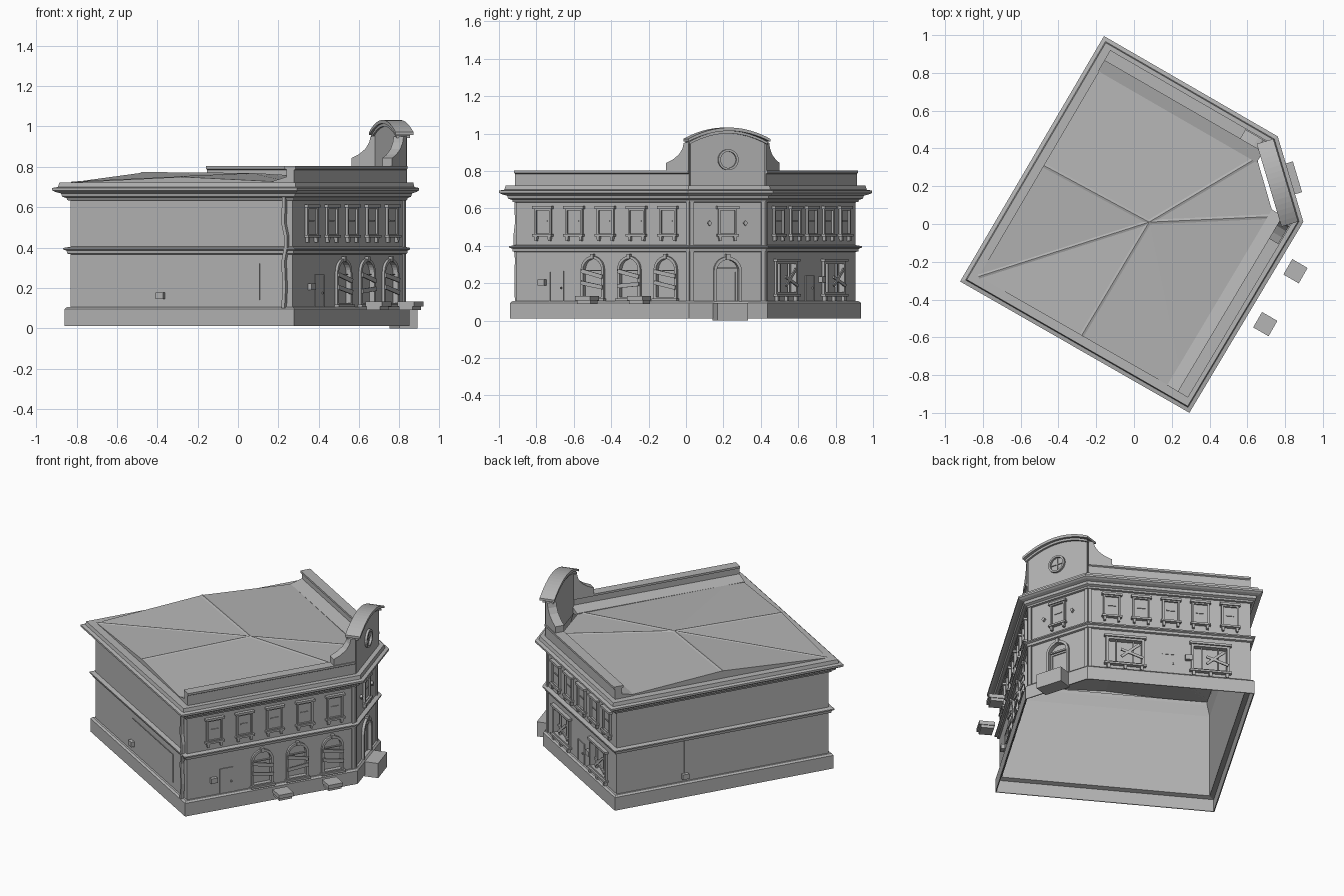
import bpy, bmesh, math, random
from mathutils import Vector, Matrix

if "Cube" in bpy.data.objects:
    bpy.data.objects.remove(bpy.data.objects["Cube"])

random.seed(4)
A, B, C, D, E = [Vector(p) for p in
                 ((-.83, -.28), (.27, -.91), (.825, .02), (.705, .42), (-.135, .905))]
PLAN = [A, B, C, D, E]
parts = {}


def mesh(name):
    return parts.setdefault(name, bmesh.new())


def frame_of(p, q):
    # wall space: x along the wall, y into the building, z up
    u = (q - p).normalized()
    return Matrix(((u.x, -u.y, 0, p.x), (u.y, u.x, 0, p.y), (0, 0, 1, 0), (0, 0, 0, 1)))


AB, BC, CD, DE, EA = [frame_of(PLAN[i], PLAN[(i + 1) % 5]) for i in range(5)]
L_AB, L_BC, L_CD, L_DE, L_EA = [(PLAN[(i + 1) % 5] - PLAN[i]).length for i in range(5)]


def offset(path, d, closed):
    out, n = [], len(path)
    for i, p in enumerate(path):
        dirs = []
        if closed or i > 0:
            dirs.append((p - path[i - 1]).normalized())
        if closed or i < n - 1:
            dirs.append((path[(i + 1) % n] - p).normalized())
        ns = [Vector((v.y, -v.x)) for v in dirs]
        m = sum(ns, Vector((0, 0))).normalized()
        out.append(p + m * d / m.dot(ns[0]))
    return out


def sweep(name, path, profile, closed=True):
    bm = mesh(name)
    cols = [[bm.verts.new((*p, z)) for p in offset(path, d, closed)] for d, z in profile]
    n, k = len(path), len(profile)
    for i in range(n if closed else n - 1):
        for j in range(k):
            a, b, i2 = cols[j], cols[(j + 1) % k], (i + 1) % n
            bm.faces.new((a[i], a[i2], b[i2], b[i]))
    if not closed:
        for i in (0, n - 1):
            bm.faces.new([c[i] for c in cols])


def prism(name, M, pts, y0, y1):
    bm = mesh(name)
    f = [bm.verts.new(M @ Vector((x, y0, z))) for x, z in pts]
    b = [bm.verts.new(M @ Vector((x, y1, z))) for x, z in pts]
    bm.faces.new(f)
    bm.faces.new(b[::-1])
    for i in range(len(f)):
        j = (i + 1) % len(f)
        bm.faces.new((f[i], b[i], b[j], f[j]))


def border(name, M, outer, inner, y0, y1):
    bm = mesh(name)
    loops = [[bm.verts.new(M @ Vector((x, y, z))) for x, z in pts]
             for pts, y in ((outer, y0), (inner, y0), (inner, y1), (outer, y1))]
    n = len(outer)
    for a, b in zip(loops, loops[1:] + loops[:1]):
        for i in range(n):
            j = (i + 1) % n
            bm.faces.new((a[i], a[j], b[j], b[i]))


def rect(x, w, z0, z1):
    return [(x - w / 2, z0), (x + w / 2, z0), (x + w / 2, z1), (x - w / 2, z1)]


def box(name, M, x, w, z0, z1, y0, y1):
    prism(name, M, rect(x, w, z0, z1), y0, y1)


def arch(x, w, z0, top, n=12):
    r = w / 2
    return [(x - r, z0), (x + r, z0)] + [
        (x + r * math.cos(math.pi * i / n), top - r + r * math.sin(math.pi * i / n))
        for i in range(n + 1)]


def circle(x, z, r, n=24):
    return [(x + r * math.cos(2 * math.pi * i / n), z + r * math.sin(2 * math.pi * i / n))
            for i in range(n)]


def plank(M, x, z, length, deg, y=-.022, h=.022):
    c, s = math.cos(math.radians(deg)), math.sin(math.radians(deg))
    pts = [(x + a * c - b * s, z + a * s + b * c) for a, b in rect(0, length, -h / 2, h / 2)]
    prism("boarding_planks", M, pts, y, y + .008)


# Masonry shell, plinth, belt course and cornice
sweep("walls", PLAN, [(0, .10), (0, .71), (-.012, .71), (-.012, .10)])
sweep("plinth", PLAN, [(.022, .01), (.022, .095), (.012, .105), (-.012, .105), (-.012, .098),
                       (.016, .09), (.016, .01)])
sweep("belt_course", PLAN, [(-.005, .365), (.012, .37), (.014, .385), (.026, .39),
                            (.026, .398), (-.005, .405)])
sweep("cornice", PLAN, [(-.01, .63), (.012, .635), (.014, .645), (.03, .652), (.034, .668),
                        (.054, .675), (.066, .683), (.066, .695), (.045, .70), (.04, .722),
                        (-.03, .722), (-.03, .70)])

# Shallow folded roof with ridge strips
rim = offset(PLAN, -.005, True)
mid_f, mid_b, hub = (rim[0] + rim[1]) / 2, (rim[0] + rim[4]) / 2, Vector((.08, .01, .765))
Cr, Dr = Vector((.74, .04)), Vector((.65, .35))
ring = [(*rim[0], .723), (*mid_f, .75), (*rim[1], .723), (*Cr, .724), (*Dr, .724),
        (*rim[4], .723), (*mid_b, .77)]
bm = mesh("roof")
top = [bm.verts.new(p) for p in ring]
low = [bm.verts.new((p[0], p[1], .712)) for p in ring]
centre = bm.verts.new(hub)
for i in range(7):
    j = (i + 1) % 7
    bm.faces.new((top[i], top[j], centre))
    bm.faces.new((low[i], low[j], top[j], top[i]))
for i in (0, 1, 3, 4, 6):
    p, q = Vector(ring[i]), hub
    d = q - p
    side = Vector((-d.y, d.x, 0)).normalized() * .012
    bm = mesh("ridge_strips")
    vs = [bm.verts.new(v) for v in (p - side, q - side, q + Vector((0, 0, .004)),
                                    p + Vector((0, 0, .004)), p + side, q + side)]
    bm.faces.new(vs[:4])
    bm.faces.new((vs[3], vs[2], vs[5], vs[4]))

# Parapets over the two street fronts with sloping gutter behind
for path in ([B, C], [D, E]):
    sweep("parapets", path, [(.01, .70), (.01, .785), (.018, .79), (.018, .803), (-.045, .803),
                             (-.045, .79), (-.035, .785), (-.035, .75), (-.11, .73),
                             (-.11, .715)], False)

# Corner gable with curved cap, round window and side scrolls
mid = L_CD / 2


def curve(half, z_end, z_top, n=16):
    return [(mid + half * (1 - 2 * i / n), z_end + (z_top - z_end) * (1 - (1 - 2 * i / n) ** 2))
            for i in range(n + 1)]


prism("corner_gable", CD, [(0, .70), (L_CD, .70)] + curve(mid, .965, 1.012), -.012, .035)
prism("gable_cap", CD, curve(mid + .02, .972, 1.032) + curve(mid + .02, .957, 1.014)[::-1],
      -.04, .052)
prism("gable_cap", CD, curve(mid + .01, .956, 1.014) + curve(mid + .01, .942, 1.0)[::-1],
      -.025, .044)
border("round_window", CD, circle(mid, .86, .056), circle(mid, .86, .044), -.026, 0)
box("round_window", CD, mid, .006, .818, .902, -.018, 0)
box("round_window", CD, mid, .088, .857, .863, -.018, 0)
scroll = [(0, .79), (0, .955), (.03, .95), (.038, .92), (.06, .888), (.1, .86), (.14, .843),
          (.14, .79)]
prism("gable_scrolls", BC, [(L_BC - x, z) for x, z in scroll], -.012, .045)
prism("gable_scrolls", DE, scroll, -.012, .045)

# Corner pilasters
for M, x in ((BC, L_BC - .01), (CD, .01), (CD, L_CD - .01), (DE, .01)):
    box("corner_pilasters", M, x, .02, .10, .64, -.008, .004)


# Upper windows: boarded pane, hood, sill and brackets
def upper_window(M, x):
    box("window_boards", M, x, .084, .465, .592, -.003, .002)
    border("upper_window_frames", M, rect(x, .104, .455, .602), rect(x, .082, .467, .59), -.014, .002)
    box("upper_window_frames", M, x, .122, .598, .612, -.022, .002)
    box("upper_window_frames", M, x, .12, .45, .462, -.024, .002)
    box("upper_window_frames", M, x, .05, .53, .536, -.008, .002)
    for s in (-.042, .042):
        prism("sill_brackets", M, [(x + s - .009, .452), (x + s - .006, .425), (x + s + .006, .425),
                                   (x + s + .009, .452)], -.018, .002)


bc = lambda y: (y - B.y) / (C.y - B.y) * L_BC
de = lambda y: (y - D.y) / (E.y - D.y) * L_DE
for i in range(5):
    upper_window(BC, bc(-.76 + .167 * i))
    upper_window(DE, de(.49 + .0885 * i))
upper_window(CD, mid)

# Arched shop windows with planks
for i, y in enumerate((-.495, -.3, -.105)):
    x = bc(y)
    prism("cutters", BC, arch(x, .115, .125, .33), -.05, .05)
    prism("shop_window_panes", BC, arch(x, .12, .12, .333), .014, .017)
    border("arched_window_frames", BC, arch(x, .142, .11, .345), arch(x, .114, .126, .33), -.014, .016)
    box("arched_window_frames", BC, x, .155, .105, .118, -.026, .002)
    box("arched_window_frames", BC, x, .114, .264, .27, .002, .012)
    box("arched_window_frames", BC, x, .02, .33, .355, -.02, .002)
    for z, a in ((.19, -8 + 14 * (i % 2)), (.25, -10)):
        plank(BC, x, z, .135, a + random.uniform(-5, 5))

# Wide shop windows with mullions and crossed planks
for y in (.53, .785):
    x = de(y)
    box("cutters", DE, x, .2, .15, .305, -.05, .05)
    box("shop_window_panes", DE, x, .206, .147, .308, .02, .023)
    border("wide_window_frames", DE, rect(x, .23, .138, .318), rect(x, .198, .152, .303), -.014, .022)
    box("wide_window_frames", DE, x, .25, .316, .33, -.024, .002)
    box("wide_window_frames", DE, x, .25, .13, .142, -.026, .002)
    for s in (-.05, .05):
        box("wide_window_frames", DE, x + s, .008, .15, .305, 0, .012)
    for s in (-.1, 0, .1):
        box("sill_brackets", DE, x + s, .018, .105, .132, -.02, .002)
    for dx, z, a in ((.03, .23, 40), (.04, .21, -20)):
        plank(DE, x + dx, z, .14, a, h=.016)

# Service doors and the arched corner entrance
for M, x, top_z in ((BC, bc(-.69), .26), (DE, de(.66), .235)):
    border("service_doors", M, rect(x, .09, .1, top_z + .006), rect(x, .08, .1, top_z), -.005, .002)
    box("service_doors", M, x, .08, .1, top_z, -.002, .002)
    box("service_doors", M, x + .028, .008, .17, .18, -.010, 0)
prism("cutters", CD, arch(mid, .125, .09, .325), -.05, .05)
prism("entrance_door", CD, arch(mid, .13, .09, .328), .012, .018)
border("entrance_surround", CD, arch(mid, .155, .09, .342), arch(mid, .124, .09, .325), -.016, .016)
box("entrance_surround", CD, mid, .022, .325, .355, -.022, 0)
box("entrance_door", CD, mid, .124, .275, .285, .002, .014)
border("entrance_door", CD, rect(mid, .112, .1, .27), rect(mid, .096, .1, .26), .006, .014)
box("entrance_step", CD, mid, .17, 0, .095, -.105, -.01)
for s in (-.1, .1):
    prism("wall_ornaments", CD, [(mid + s, .505), (mid + s + .012, .522), (mid + s, .535),
                                 (mid + s - .012, .522)], -.014, .002)

# Detached steps out in front of the arched windows
for x, y in ((.855, -.25), (.695, -.53)):
    M = Matrix.Translation((x, y, 0)) @ Matrix.Rotation(math.radians(60), 4, 'Z')
    box("loose_steps", M, 0, .094, .108, .132, -.047, .047)
    box("loose_steps", M, 0, .084, .09, .108, -.035, .042)

# Meter boxes, cables and downpipe on the walls
for M, x, z in ((AB, .52, .16), (EA, .32 * L_EA, .14), (BC, bc(-.765), .205), (DE, de(.72), .22)):
    box("meter_boxes", M, x, .042, z - .016, z + .016, -.022, .002)
box("wall_cables", EA, .32 * L_EA, .004, .15, .37, -.004, .001)
box("wall_cables", AB, .80, .56, .318, .322, -.004, .001)
box("wall_cables", AB, 1.08, .004, .14, .32, -.004, .001)
edge = [(0, .10), (.006, .2), (0, .33), (.014, .40), (.014, .46), (0, .52), (.004, .65)]
prism("downpipe", AB, [(L_AB - .05 + x, z) for x, z in edge] +
      [(L_AB - .032 + x, z) for x, z in edge[::-1]], -.024, -.004)

# Turn every part into an object in dark grey stone
stone = bpy.data.materials.new("stone_grey")
stone.diffuse_color = (.46, .46, .46, 1)
stone.use_nodes = True
stone.node_tree.nodes["Principled BSDF"].inputs["Base Color"].default_value = stone.diffuse_color
for name, bm in parts.items():
    bmesh.ops.recalc_face_normals(bm, faces=bm.faces)
    me = bpy.data.meshes.new(name)
    bm.to_mesh(me)
    bm.free()
    me.materials.append(stone)
    bpy.context.collection.objects.link(bpy.data.objects.new(name, me))

# Cut the window and door openings
walls, cutters = bpy.data.objects["walls"], bpy.data.objects["cutters"]
cutters.hide_render = True
mod = walls.modifiers.new("openings", 'BOOLEAN')
mod.operation, mod.solver, mod.object = 'DIFFERENCE', 'EXACT', cutters
bpy.context.view_layer.objects.active = walls
bpy.ops.object.modifier_apply(modifier=mod.name)
bpy.data.objects.remove(cutters)
